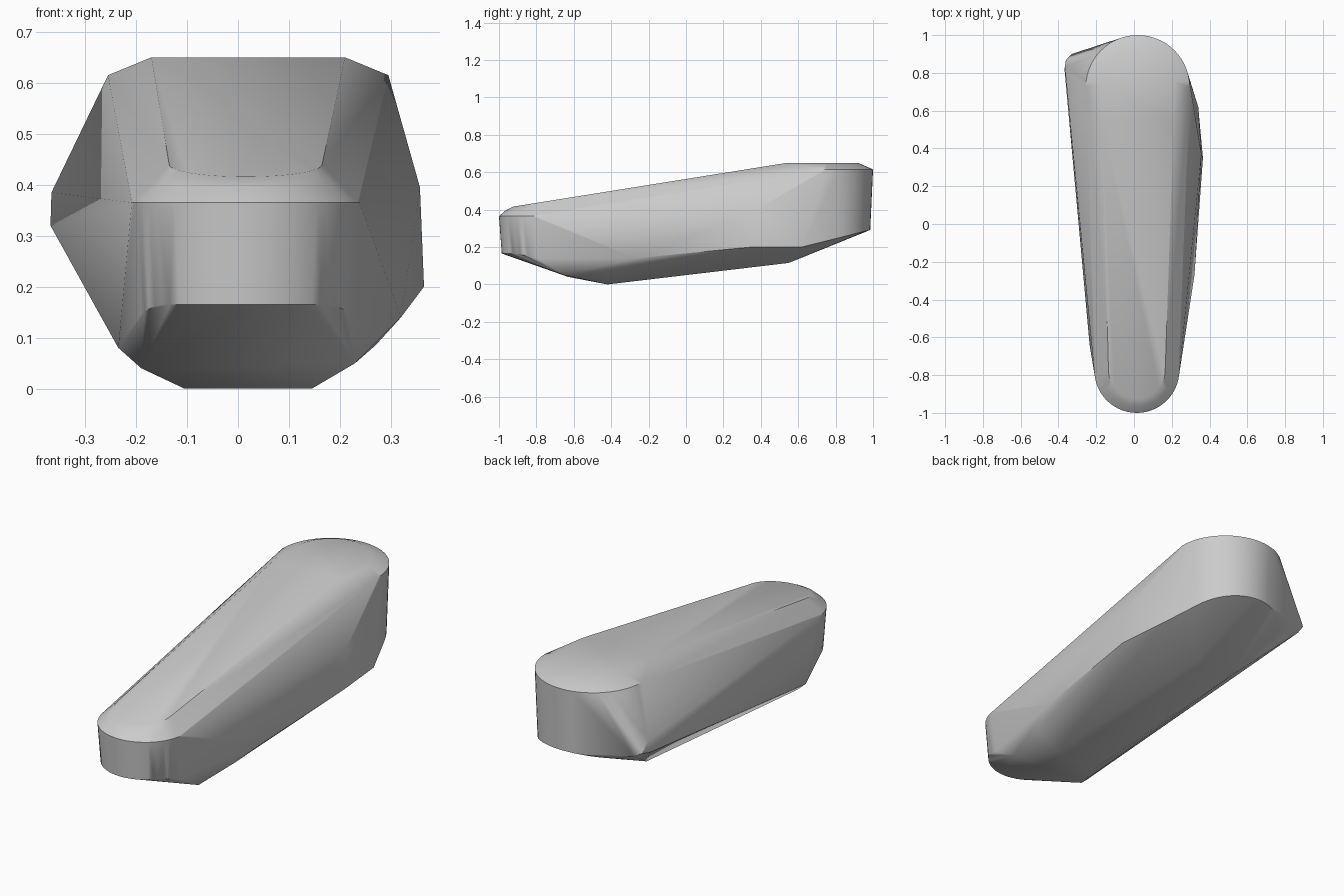
import bpy
import bmesh
import math

cube = bpy.data.objects.get("Cube")
if cube:
    bpy.data.objects.remove(cube, do_unlink=True)

grey = bpy.data.materials.new("plain grey")
grey.use_nodes = True
grey.diffuse_color = (0.6, 0.6, 0.6, 1)
grey.node_tree.nodes["Principled BSDF"].inputs["Base Color"].default_value = (0.6, 0.6, 0.6, 1)


def arc(cx, cy, radius, side, height, steps=28):
    """Half circle facing +y or -y, with its height given by a function of y."""
    points = []
    for i in range(steps + 1):
        a = math.pi * i / steps
        y = cy + side * radius * math.sin(a)
        points.append((cx + radius * math.cos(a), y, height(y)))
    return points


# Rounded front end: lower edge, sharp rim and domed crown
points = arc(0.015, -0.775, 0.21, -1, lambda y: 0.165 - 0.25 * max(0, y + 0.9))
points += arc(0.015, -0.775, 0.225, -1, lambda y: 0.365)
points += arc(0.015, -0.775, 0.19, -1, lambda y: 0.395)
points += arc(0.015, -0.775, 0.15, -1, lambda y: 0.415 + 0.16 * (y + 0.93))

# Rounded back end: lower edge, sharp rim and flat crown
points += arc(0.02, 0.72, 0.265, 1, lambda y: 0.2 + 0.25 * (y - 0.62))
points += arc(0.02, 0.725, 0.275, 1, lambda y: 0.615)
points += arc(0.02, 0.73, 0.19, 1, lambda y: 0.65)
points += [(-0.17, 0.54, 0.65), (0.21, 0.54, 0.65)]

# Bulge along the left side
points += [(0.357, 0.37, 0.395), (0.365, 0.35, 0.2), (0.34, 0.62, 0.2),
           (0.32, -0.27, 0.14), (0.27, -0.42, 0.085), (0.23, -0.65, 0.05)]

# Corner on the right side
points += [(-0.368, 0.82, 0.32), (-0.366, 0.83, 0.385), (-0.36, 0.87, 0.33),
           (-0.33, 0.9, 0.32), (-0.235, -0.64, 0.08), (-0.19, -0.63, 0.04)]

# Underside keel
points += [(-0.105, -0.42, 0), (0.145, -0.42, 0), (0.06, 0.55, 0.115), (-0.16, 0.55, 0.115)]

bm = bmesh.new()
for p in points:
    bm.verts.new(p)
hull = bmesh.ops.convex_hull(bm, input=bm.verts)
loose = [v for v in bm.verts if not v.link_faces]
bmesh.ops.delete(bm, geom=loose, context='VERTS')
bmesh.ops.dissolve_limit(bm, angle_limit=math.radians(0.5), verts=bm.verts, edges=bm.edges)
bmesh.ops.recalc_face_normals(bm, faces=bm.faces)
mesh = bpy.data.meshes.new("tapered_body")
bm.to_mesh(mesh)
bm.free()

body = bpy.data.objects.new("tapered_body", mesh)
bpy.context.collection.objects.link(body)
mesh.materials.append(grey)
bpy.context.view_layer.objects.active = body
body.select_set(True)
bpy.ops.object.shade_smooth_by_angle(angle=math.radians(35))
